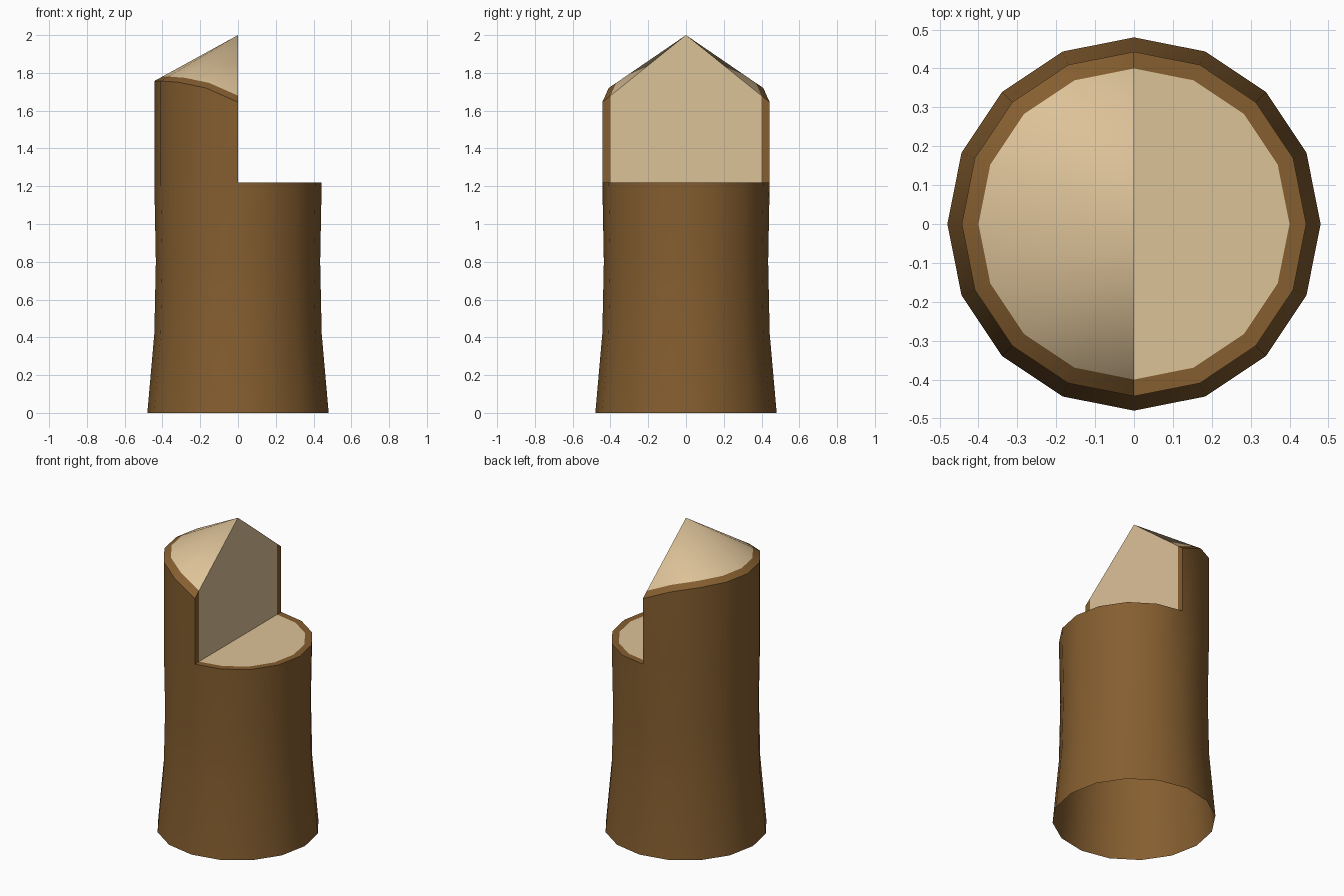
import bpy, bmesh, math

if "Cube" in bpy.data.objects:
    bpy.data.objects.remove(bpy.data.objects["Cube"])

SIDES = 16
R_TOP, R_WOOD, Z_CUT, APEX = 0.443, 0.40, 1.22, (0, 0, 2.0)
PROFILE = [(0.48, 0), (0.443, 0.42), (0.435, 0.80), (R_TOP, Z_CUT)]
RIM = [1.645, 1.72, 1.75, 1.757, 1.757]   # raised rim height, from the cut to the far left


def material(name, rgb):
    m = bpy.data.materials.new(name)
    m.diffuse_color = (*rgb, 1)
    m.use_nodes = True
    m.node_tree.nodes["Principled BSDF"].inputs["Base Color"].default_value = m.diffuse_color
    return m


def point(r, k, z):
    a = 2 * math.pi * k / SIDES
    return (r * math.cos(a), r * math.sin(a), z)


def rim_z(k):
    return RIM[min(k - 4, 12 - k)]


def outer(k):
    return point(R_TOP, k, rim_z(k))


def inner(k):
    # lies on the line from the rim to the apex
    return point(R_WOOD, k, 2 - (2 - rim_z(k)) * R_WOOD / R_TOP)


def build(name, faces, mat):
    bm = bmesh.new()
    for f in faces:
        bm.faces.new([bm.verts.new(p) for p in f])
    bmesh.ops.remove_doubles(bm, verts=bm.verts, dist=1e-4)
    mesh = bpy.data.meshes.new(name)
    bm.to_mesh(mesh)
    bm.free()
    mesh.materials.append(mat)
    mesh.shade_smooth()
    mesh.set_sharp_from_angle(angle=math.radians(30))
    bpy.context.collection.objects.link(bpy.data.objects.new(name, mesh))


bark, wood = [], []

# Flared trunk wall, open underneath
for (r0, z0), (r1, z1) in zip(PROFILE, PROFILE[1:]):
    for k in range(SIDES):
        bark.append([point(r0, k, z0), point(r0, k + 1, z0),
                     point(r1, k + 1, z1), point(r1, k, z1)])

# Raised left half: wall, sloping bark rim and pointed wood top
for k in range(4, 12):
    bark.append([point(R_TOP, k, Z_CUT), point(R_TOP, k + 1, Z_CUT), outer(k + 1), outer(k)])
    bark.append([outer(k), outer(k + 1), inner(k + 1), inner(k)])
    wood.append([inner(k), inner(k + 1), APEX])

# Low right half: flat bark rim and wood step
for k in range(-4, 4):
    bark.append([point(R_TOP, k, Z_CUT), point(R_TOP, k + 1, Z_CUT),
                 point(R_WOOD, k + 1, Z_CUT), point(R_WOOD, k, Z_CUT)])
wood.append([point(R_WOOD, k, Z_CUT) for k in range(-4, 5)])

# Vertical cut face with a bark strip at each side
wood.append([point(R_WOOD, 12, Z_CUT), point(R_WOOD, 4, Z_CUT), inner(4), APEX, inner(12)])
bark.append([point(R_WOOD, 4, Z_CUT), point(R_TOP, 4, Z_CUT), outer(4), inner(4)])
bark.append([point(R_TOP, 12, Z_CUT), point(R_WOOD, 12, Z_CUT), inner(12), outer(12)])

build("trunk_bark", bark, material("bark brown", (0.235, 0.112, 0.029)))
build("cut_wood", wood, material("pale wood", (0.72, 0.54, 0.315)))
